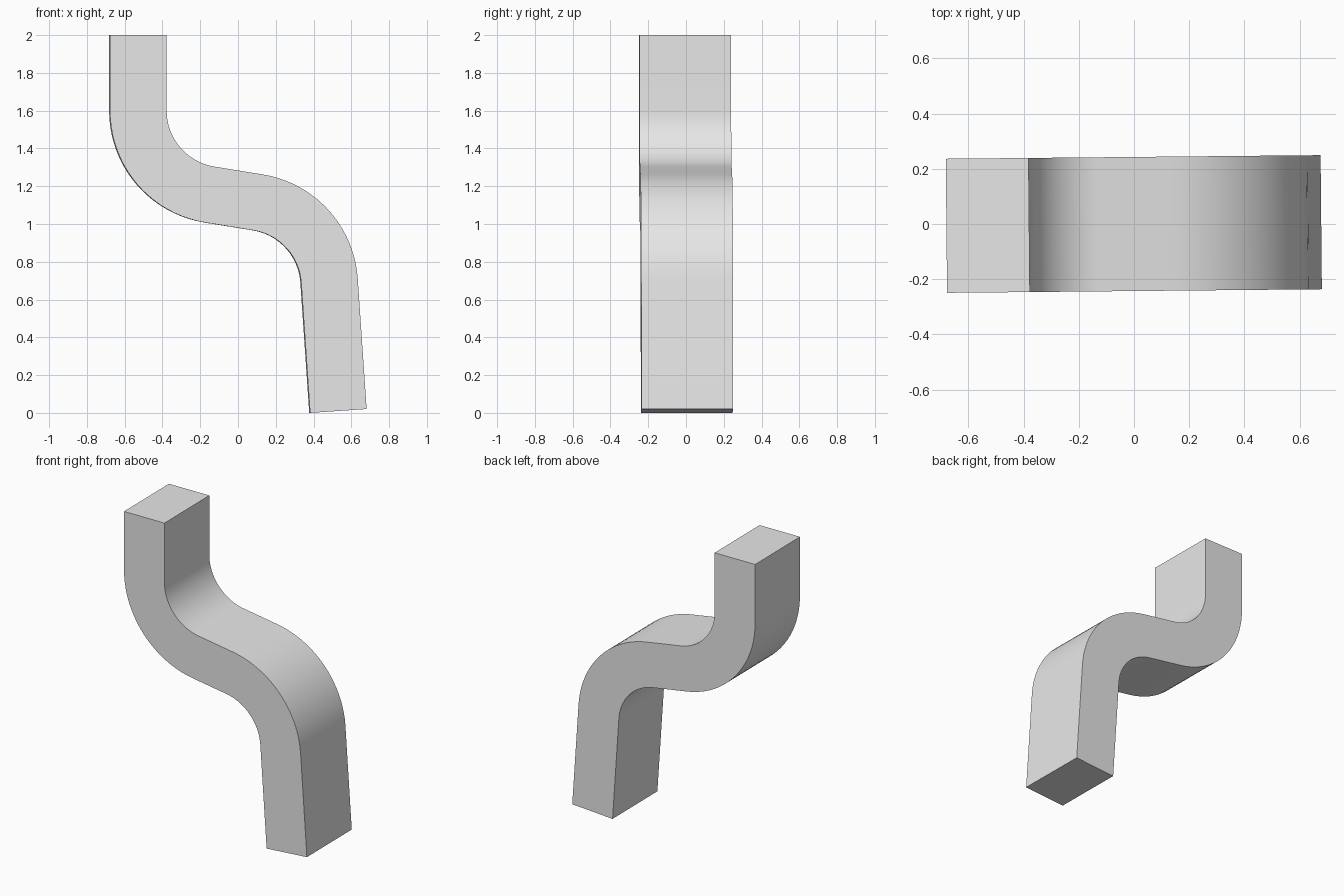
import bpy, bmesh
from math import radians, sin, cos, pi
from mathutils import Vector

cube = bpy.data.objects.get("Cube")
if cube:
    bpy.data.objects.remove(cube, do_unlink=True)

HALF_THICK = 0.15
HALF_DEPTH = 0.243
BEND_RADIUS = 0.45
SEGMENTS = 20
SLOPE = radians(-9)      # heading of the middle run
LOWER = radians(-86.1)   # heading of the lower leg


def left_of(heading):
    return Vector((-sin(heading), cos(heading)))


def bend(centre, start, end):
    """Points and headings along one bend of the centre line."""
    side = -1 if end > start else 1
    steps = [start + (end - start) * i / SEGMENTS for i in range(SEGMENTS + 1)]
    return [(centre + left_of(h) * side * BEND_RADIUS, h) for h in steps]


# Centre line in x, z: upper leg, two opposite bends, lower leg
path = [(Vector((-0.53, 2.0)), -pi / 2)]
path += bend(Vector((-0.08, 1.6)), -pi / 2, SLOPE)
path += bend(Vector((0.033, 0.67)), SLOPE, LOWER)
knee = path[-1][0]
foot_z = HALF_THICK * cos(LOWER)
run = (knee.y - foot_z) / -sin(LOWER)
path.append((knee + Vector((cos(LOWER), sin(LOWER))) * run, LOWER))

# Sweep the rectangular section along the centre line
bm = bmesh.new()
rings = []
for point, heading in path:
    ring = []
    for a, b in ((-1, -1), (1, -1), (1, 1), (-1, 1)):
        p = point + left_of(heading) * a * HALF_THICK
        ring.append(bm.verts.new((p.x, b * HALF_DEPTH, p.y)))
    rings.append(ring)
for r, s in zip(rings, rings[1:]):
    for i in range(4):
        j = (i + 1) % 4
        bm.faces.new((r[i], r[j], s[j], s[i]))
bm.faces.new(rings[0])
bm.faces.new(rings[-1])
bmesh.ops.recalc_face_normals(bm, faces=bm.faces)
mesh = bpy.data.meshes.new("bent_bar")
bm.to_mesh(mesh)
bm.free()

bar = bpy.data.objects.new("bent_bar", mesh)
bpy.context.collection.objects.link(bar)
bar.rotation_euler.z = radians(0.55)

# Plain grey finish
grey = bpy.data.materials.new("light_grey")
grey.use_nodes = True
colour = (0.8, 0.8, 0.8, 1)
grey.diffuse_color = colour
for node in grey.node_tree.nodes:
    if node.type == 'BSDF_PRINCIPLED':
        node.inputs["Base Color"].default_value = colour
mesh.materials.append(grey)

bpy.ops.object.select_all(action='DESELECT')
bar.select_set(True)
bpy.context.view_layer.objects.active = bar
bpy.ops.object.shade_smooth_by_angle(angle=radians(30))
